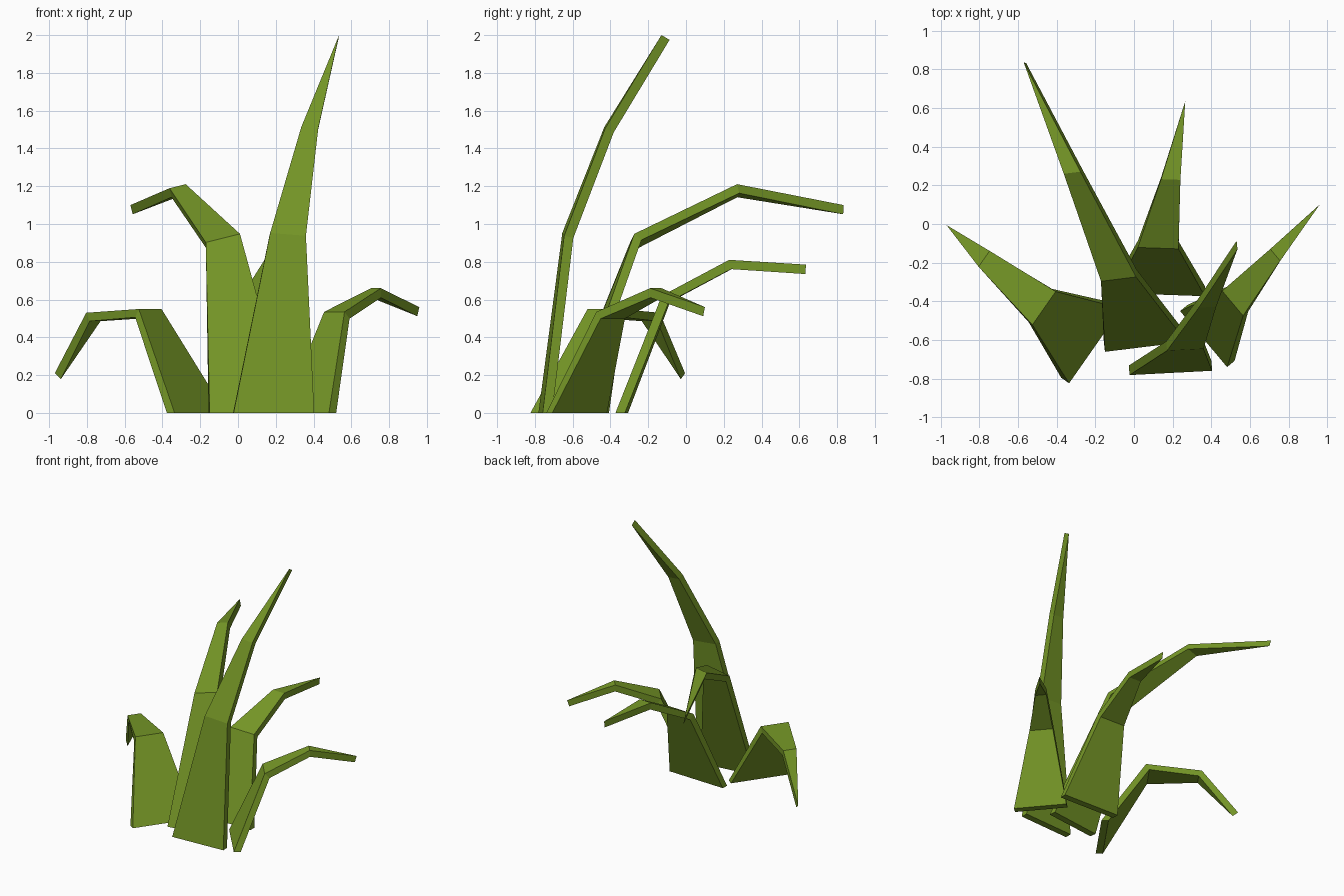
import bpy
import bmesh
from math import cos, sin, radians
from mathutils import Vector

cube = bpy.data.objects.get("Cube")
if cube:
    bpy.data.objects.remove(cube, do_unlink=True)

# One flat leaf colour
green = bpy.data.materials.new("leaf_green")
green.use_nodes = True
colour = (0.18, 0.31, 0.02, 1)
green.diffuse_color = colour
shader = next(n for n in green.node_tree.nodes if n.type == 'BSDF_PRINCIPLED')
shader.inputs["Base Color"].default_value = colour
shader.inputs["Roughness"].default_value = 0.9

WIDTHS = (0.45, 0.2, 0.095, 0)   # base, first bend, second bend, tip
THICKNESS = 0.05


def blade(name, spine, angle, tilt, scale):
    """Bent, tapering slab: the spine runs along the middle of its upper face."""
    points = [Vector(p) for p in spine]
    segments = [(b - a).normalized() for a, b in zip(points, points[1:])]
    heading = radians(angle)
    bm = bmesh.new()
    rings = []
    for i, point in enumerate(points):
        side = Vector((cos(heading), sin(heading), tilt if i else 0)).normalized()
        tangent = segments[max(i - 1, 0)] + segments[min(i, len(segments) - 1)]
        under = tangent.cross(side)
        if i == 0:
            under.z = 0          # keep the foot flat on the ground
        under = under.normalized() * THICKNESS
        half = side * WIDTHS[i] * scale / 2
        if WIDTHS[i]:
            corners = (point - half, point + half, point + half + under, point - half + under)
            rings.append([bm.verts.new(c) for c in corners])
        else:
            top, bottom = bm.verts.new(point), bm.verts.new(point + under)
            rings.append([top, top, bottom, bottom])
    # Walls between neighbouring rings, then the foot
    for low, high in zip(rings, rings[1:]):
        for k in range(4):
            j = (k + 1) % 4
            corners = dict.fromkeys((low[k], low[j], high[j], high[k]))
            bm.faces.new(list(corners))
    bm.faces.new(rings[0][::-1])
    bmesh.ops.recalc_face_normals(bm, faces=bm.faces)
    mesh = bpy.data.meshes.new(name)
    bm.to_mesh(mesh)
    bm.free()
    mesh.materials.append(green)
    obj = bpy.data.objects.new(name, mesh)
    bpy.context.collection.objects.link(obj)
    return obj


# Five blades fanning out of the clump
blade("tall_front_blade",
      [(.19, -.77, 0), (.265, -.65, .945), (.38, -.43, 1.51), (.535, -.13, 2)],
      angle=3, tilt=-.08, scale=.95)
blade("middle_blade",
      [(.06, -.635, 0), (-.08, -.285, .925), (-.32, .265, 1.2), (-.57, .835, 1.1)],
      angle=7, tilt=.25, scale=.94)
blade("back_blade",
      [(.13, -.365, 0), (.125, -.125, .62), (.19, .23, .81), (.265, .635, .785)],
      angle=-2, tilt=0, scale=1.05)
blade("left_blade",
      [(.36, -.595, 0), (.51, -.41, .535), (.73, -.16, .66), (.96, .1, .56)],
      angle=-50, tilt=0, scale=.84)
blade("right_blade",
      [(-.2, -.63, 0), (-.465, -.435, .55), (-.775, -.18, .53), (-.97, -.005, .21)],
      angle=55, tilt=0, scale=1.05)
